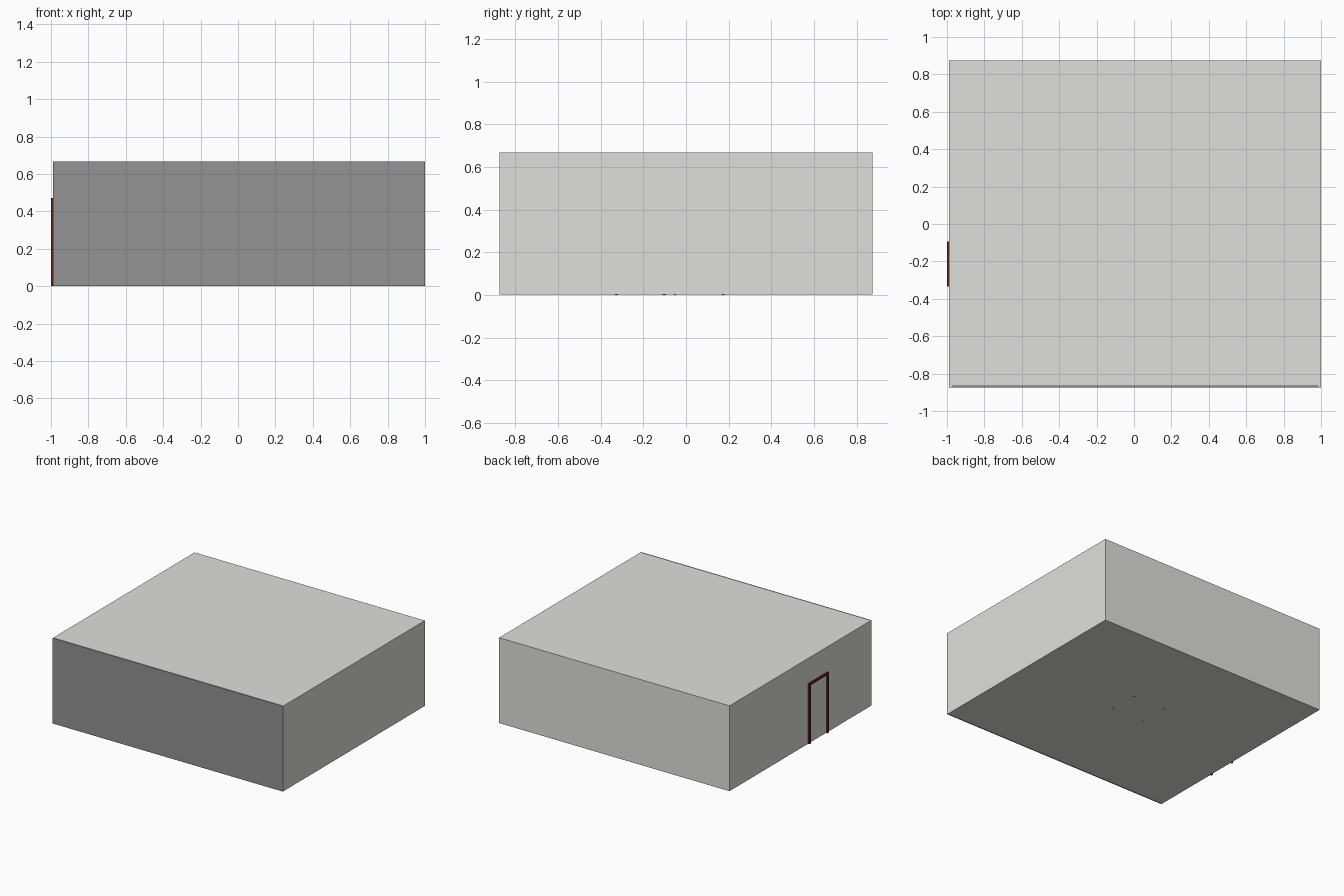
import bpy
import bmesh

if "Cube" in bpy.data.objects:
    bpy.data.objects.remove(bpy.data.objects["Cube"])


def material(name, rgb):
    m = bpy.data.materials.new(name)
    m.diffuse_color = (*rgb, 1.0)
    m.use_nodes = True
    m.node_tree.nodes["Principled BSDF"].inputs["Base Color"].default_value = m.diffuse_color
    return m


PALE = material("pale grey", (0.74, 0.74, 0.72))
DARK = material("dark grey", (0.292, 0.292, 0.292))
BROWN = material("red brown wood", (0.10, 0.016, 0.011))
CREAM = material("cream", (0.7, 0.65, 0.55))


def boxes(name, mat, spans):
    """One object made of boxes given as (x0, x1, y0, y1, z0, z1)."""
    bm = bmesh.new()
    for x0, x1, y0, y1, z0, z1 in spans:
        vs = bmesh.ops.create_cube(bm, size=1)["verts"]
        for v in vs:
            v.co = (x1 if v.co.x > 0 else x0,
                    y1 if v.co.y > 0 else y0,
                    z1 if v.co.z > 0 else z0)
    mesh = bpy.data.meshes.new(name)
    bm.to_mesh(mesh)
    bm.free()
    mesh.materials.append(mat)
    ob = bpy.data.objects.new(name, mesh)
    bpy.context.collection.objects.link(ob)
    return ob


# Room shell: the pale side walls run right up to a thin dark front face
L, R, F, B = -0.988, 1.0, -0.875, 0.875
T, BASE, TOP = 0.014, 0.001, 0.667
PANE = F + 0.001
boxes("left_wall", PALE, [(L, L + T, PANE, B, BASE, TOP)])
boxes("right_wall", PALE, [(R - T, R, PANE, B, BASE, TOP)])
boxes("back_wall", PALE, [(L + T, R - T, B - T, B, BASE, TOP)])
boxes("ceiling", PALE, [(L + T, R - T, F + T, B - T, TOP - T, TOP)])
boxes("floor", PALE, [(L + T, R - T, F + T, B - T, BASE, BASE + T)])
boxes("front_wall", DARK, [
    (L + T, R - T, PANE, F + T, BASE, TOP),
    (L, R, F, PANE, BASE, TOP),
])

# Door frame around the left side doorway
D0, D1, W, H = -0.334, -0.094, 0.016, 0.472
boxes("door_frame", BROWN, [
    (-1.0, L + 0.002, D0, D0 + W, 0, H),
    (-1.0, L + 0.002, D1 - W, D1, 0, H),
    (-1.0, L + 0.002, D0 + W, D1 - W, H - W, H),
])

# Kitchen counters along three walls
IN_L, IN_R, IN_B = L + T, R - T, B - T
COUNTERS = [
    (IN_L, -0.82, 0.08, 0.67),
    (IN_L, 0.14, 0.67, IN_B),
    (0.50, IN_R, 0.68, IN_B),
    (0.82, IN_R, -0.44, 0.68),
]
Z0 = BASE + T
boxes("counter_cabinets", BROWN, [(*c, Z0, 0.21) for c in COUNTERS])
boxes("counter_tops", CREAM, [(*c, 0.21, 0.225) for c in COUNTERS])

# Table in the middle of the room, its feet just showing under the floor
boxes("table_legs", BROWN, [
    (x - 0.005, x + 0.005, y - 0.005, y + 0.005, 0, 0.175)
    for x in (-0.128, 0.148) for y in (-0.052, 0.175)])
boxes("table_top", BROWN, [(-0.15, 0.17, -0.07, 0.19, 0.175, 0.19)])
